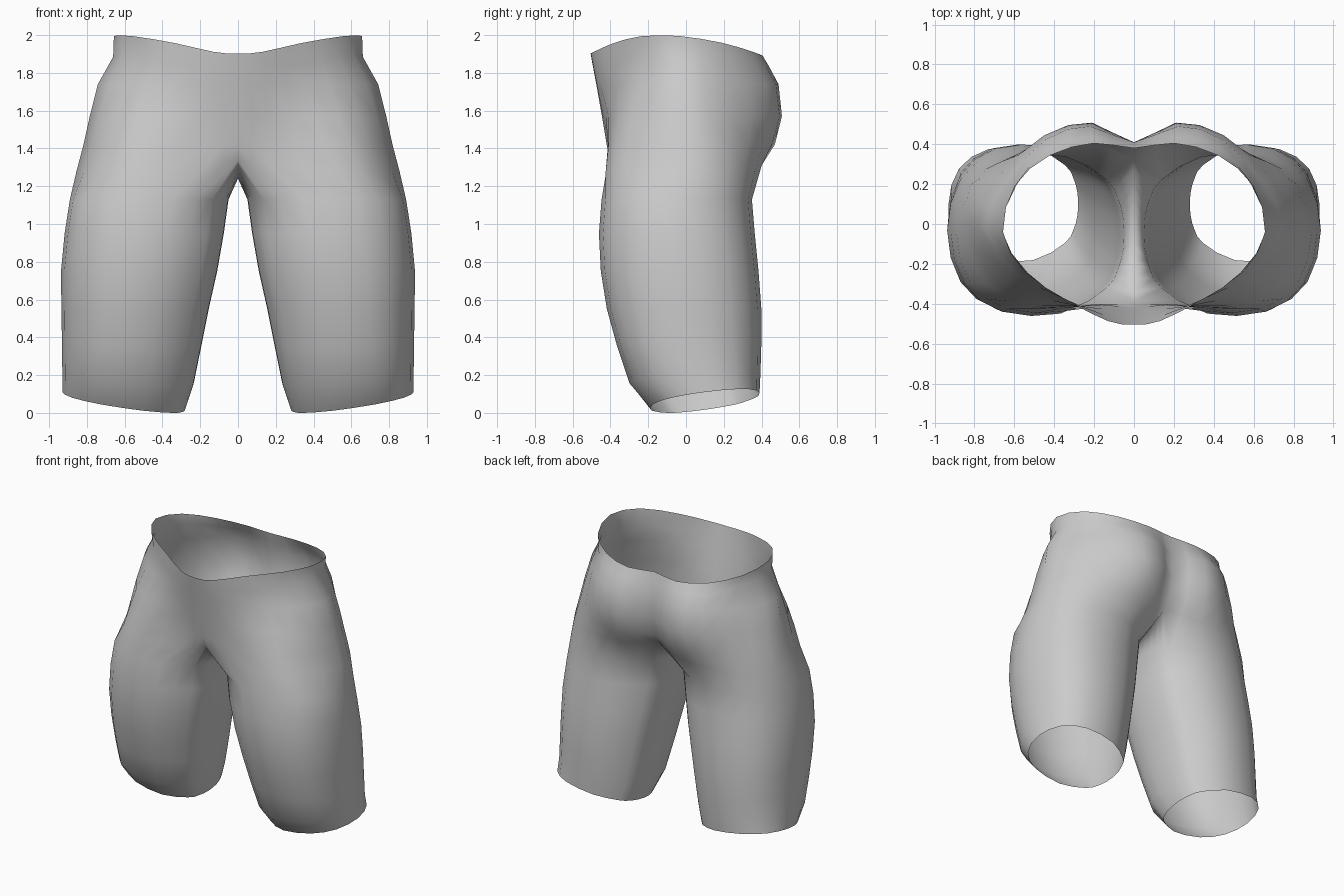
import bpy, bmesh, math

if "Cube" in bpy.data.objects:
    bpy.data.objects.remove(bpy.data.objects["Cube"])

# Half outlines, front centre -> outer side -> back centre (x, y)
WAIST = [(0, -.505), (.13, -.487), (.33, -.385), (.55, -.24), (.657, -.04),
         (.6, .19), (.42, .345), (.2, .405), (0, .38)]
HIP = [(0, -.475), (.15, -.455), (.37, -.365), (.585, -.25), (.742, -.03),
       (.645, .21), (.44, .425), (.22, .49), (0, .41)]
SEAT = [(0, -.445), (.16, -.425), (.41, -.385), (.645, -.285), (.785, -.01),
        (.69, .225), (.45, .445), (.21, .508), (0, .41)]
THIGH_TOP = [(0, -.42), (.16, -.405), (.46, -.41), (.69, -.305), (.818, 0),
             (.725, .235), (.49, .405), (.23, .47), (0, .37)]
# Closed outline where the leg meets the body; the last points run along the crotch seam
CROTCH = [(0, -.39, 1.34), (.18, -.4, 1.3), (.53, -.425, 1.28), (.738, -.305, 1.28),
          (.855, 0, 1.28), (.772, .228, 1.28), (.54, .37, 1.3), (.25, .4, 1.31),
          (0, .32, 1.345), (0, .21, 1.28), (0, .08, 1.25), (0, -.1, 1.24), (0, -.27, 1.275)]
# Leg sections: height, inner x, outer x, front y, back y, tilt
LEG = [(1.13, .05, .89, -.448, .35, 0), (.95, .075, .918, -.462, .365, 0),
       (.75, .11, .937, -.452, .385, 0), (.55, .155, .935, -.42, .4, 0),
       (.36, .195, .932, -.365, .4, .2), (.18, .235, .93, -.3, .395, .55),
       (.065, .28, .93, -.19, .39, 1)]


def waist_z(y):
    """Waist dips at front and back."""
    return 2 - (.78 if y < -.15 else .35) * (y + .15) ** 2


def refine(row, closed):
    """Double the points of a row with smooth midpoints."""
    n, out = len(row), []

    def at(i):
        if closed:
            return row[i % n]
        if i < 0 or i >= n:
            p = row[-i] if i < 0 else row[2 * n - 2 - i]
            return (-p[0], p[1], p[2])
        return row[i]

    for i in range(n if closed else n - 1):
        a, b, c, d = (at(i + k) for k in (-1, 0, 1, 2))
        m = [(9 * (b[k] + c[k]) - a[k] - d[k]) / 16 for k in range(3)]
        if b[0] == 0 and c[0] == 0:
            m[0] = 0
        out += [b, tuple(m)]
    return out if closed else out + [row[-1]]


def leg_ring(z, x0, x1, y0, y1, tilt):
    angles = [-140 + 35 * i for i in range(9)] + [140 + 16 * i for i in range(1, 5)]
    cx, cy, ring = (x0 + x1) / 2, (y0 + y1) / 2, []
    for a in angles:
        c, s = math.cos(math.radians(a)), math.sin(math.radians(a))
        x = cx + (x1 - x0) / 2 * math.copysign(abs(c) ** .88, c)
        y = cy + (y1 - y0) / 2 * math.copysign(abs(s) ** .88, s)
        ring.append((x, y, z + tilt * (.14 * (x - cx) + .13 * (y - cy))))
    return ring


# Body rows from the waist down
body = [[(x, y, waist_z(y)) for x, y in WAIST],
        [(x * .4 + u * .6 - .03 * (x > .5), y * .4 + v * .6, 1.885 - .05 * (abs(y) > .3))
         for (x, y), (u, v) in zip(HIP, WAIST)],
        [(x, y, 1.74) for x, y in HIP],
        [(x, y, 1.57) for x, y in SEAT],
        [(x, y, 1.42) for x, y in THIGH_TOP]]
body = [refine(r, False) for r in body]
legs = [refine(CROTCH, True)] + [refine(leg_ring(*s), True) for s in LEG]
# Settle the lowest hem point on the ground
low_z = min(p[2] for p in legs[-1])
legs[-1] = [(x, y, z - low_z * max(0, 1 - (z - low_z) / .06)) for x, y, z in legs[-1]]

# Skin the rows together
bm = bmesh.new()
rows = [[bm.verts.new(p) for p in r] for r in body + legs]
for i, (up, low) in enumerate(zip(rows, rows[1:])):
    n = len(low) if i >= len(body) else len(up) - 1
    for j in range(n):
        k = (j + 1) % len(low)
        bm.faces.new((up[j], low[j], low[k], up[k]))
bmesh.ops.recalc_face_normals(bm, faces=bm.faces)
# Make sure the skin faces outward
side = max(bm.faces, key=lambda f: f.calc_center_median().x)
if side.normal.x < 0:
    bmesh.ops.reverse_faces(bm, faces=bm.faces)

mesh = bpy.data.meshes.new("shorts")
bm.to_mesh(mesh)
bm.free()
shorts = bpy.data.objects.new("shorts", mesh)
bpy.context.collection.objects.link(shorts)

# Mirror to the other leg
mirror = shorts.modifiers.new("mirror", 'MIRROR')
mirror.use_clip = True
mirror.merge_threshold = .002

grey = bpy.data.materials.new("grey cloth")
grey.diffuse_color = (.6, .6, .6, 1)
grey.use_nodes = True
grey.node_tree.nodes["Principled BSDF"].inputs["Base Color"].default_value = grey.diffuse_color
mesh.materials.append(grey)
for p in mesh.polygons:
    p.use_smooth = True
